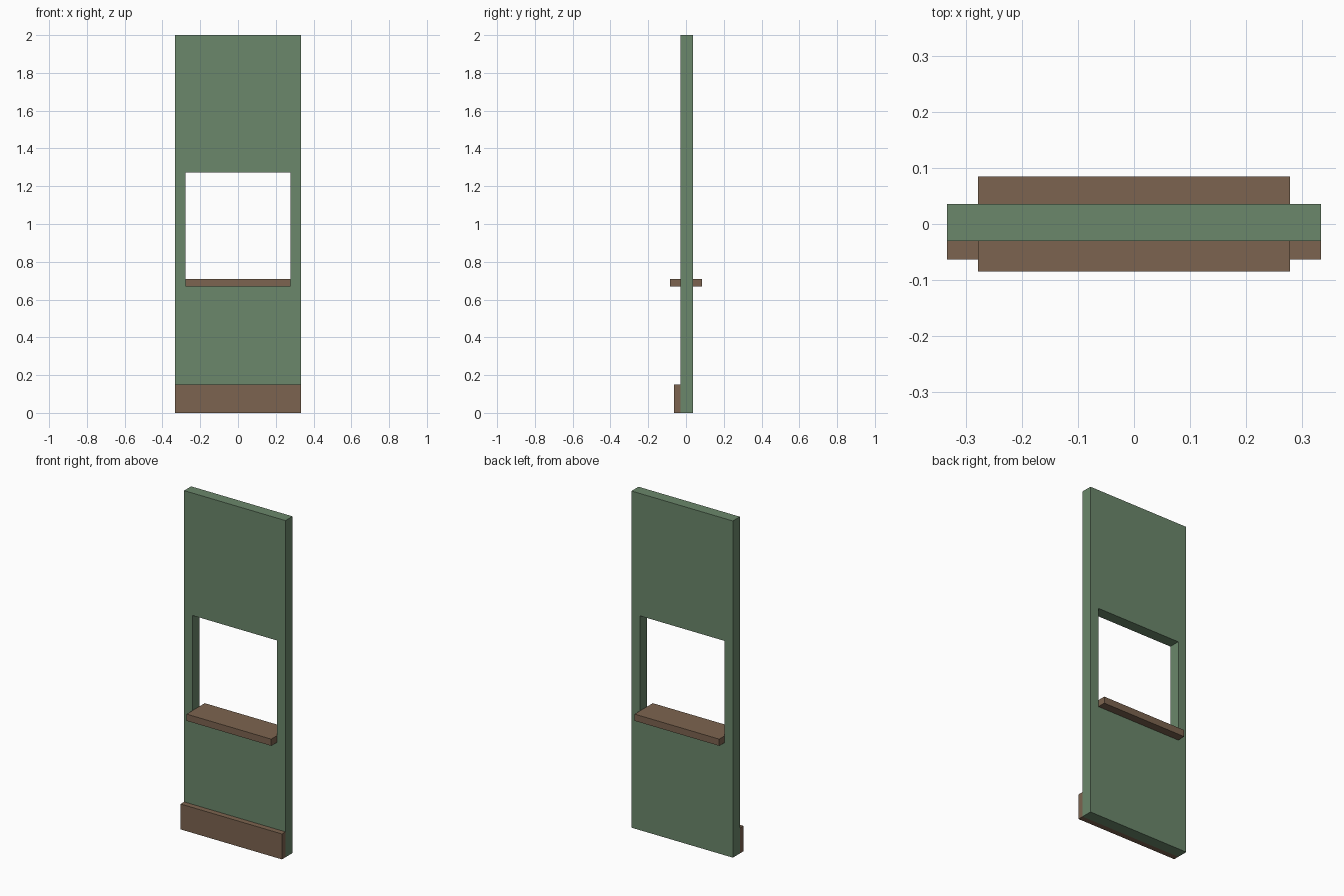
import bpy, bmesh

if "Cube" in bpy.data.objects:
    bpy.data.objects.remove(bpy.data.objects["Cube"])


def material(name, rgb):
    m = bpy.data.materials.new(name)
    m.diffuse_color = (*rgb, 1.0)
    m.use_nodes = True
    m.node_tree.nodes["Principled BSDF"].inputs["Base Color"].default_value = m.diffuse_color
    return m


GREEN = material("muted green paint", (0.147, 0.242, 0.147))
BROWN = material("brown wood", (0.202, 0.127, 0.079))

HALF_W, HEIGHT = 0.333, 2.0
WALL_FRONT, WALL_BACK = -0.03, 0.036
OPEN_X, OPEN_Z0, OPEN_Z1 = 0.278, 0.668, 1.273


def finish(bm, name, mat):
    bmesh.ops.recalc_face_normals(bm, faces=bm.faces)
    mesh = bpy.data.meshes.new(name)
    bm.to_mesh(mesh)
    bm.free()
    mesh.materials.append(mat)
    obj = bpy.data.objects.new(name, mesh)
    bpy.context.collection.objects.link(obj)
    return obj


def box(name, x, y, z, mat):
    bm = bmesh.new()
    bmesh.ops.create_cube(bm, size=1)
    for v in bm.verts:
        v.co = [r[0] if c < 0 else r[1] for c, r in zip(v.co, (x, y, z))]
    return finish(bm, name, mat)


def rect(bm, x, z0, z1):
    return [bm.verts.new((px, WALL_FRONT, pz))
            for px, pz in ((-x, z0), (x, z0), (x, z1), (-x, z1))]


# Wall panel: ring of faces around the window opening, given thickness
bm = bmesh.new()
outer = rect(bm, HALF_W, 0, HEIGHT)
inner = rect(bm, OPEN_X, OPEN_Z0, OPEN_Z1)
for i in range(4):
    j = (i + 1) % 4
    bm.faces.new((outer[i], outer[j], inner[j], inner[i]))
ext = bmesh.ops.extrude_face_region(bm, geom=bm.faces[:], use_keep_orig=True)
moved = [g for g in ext["geom"] if isinstance(g, bmesh.types.BMVert)]
bmesh.ops.translate(bm, verts=moved, vec=(0, WALL_BACK - WALL_FRONT, 0))
finish(bm, "wall_panel", GREEN)

# Window sill, passing through the opening
box("window_sill", (-OPEN_X, OPEN_X), (-0.085, 0.085), (OPEN_Z0, 0.708), BROWN)

# Baseboard on the front only
box("baseboard", (-HALF_W, HALF_W), (-0.063, WALL_FRONT), (0, 0.151), BROWN)
